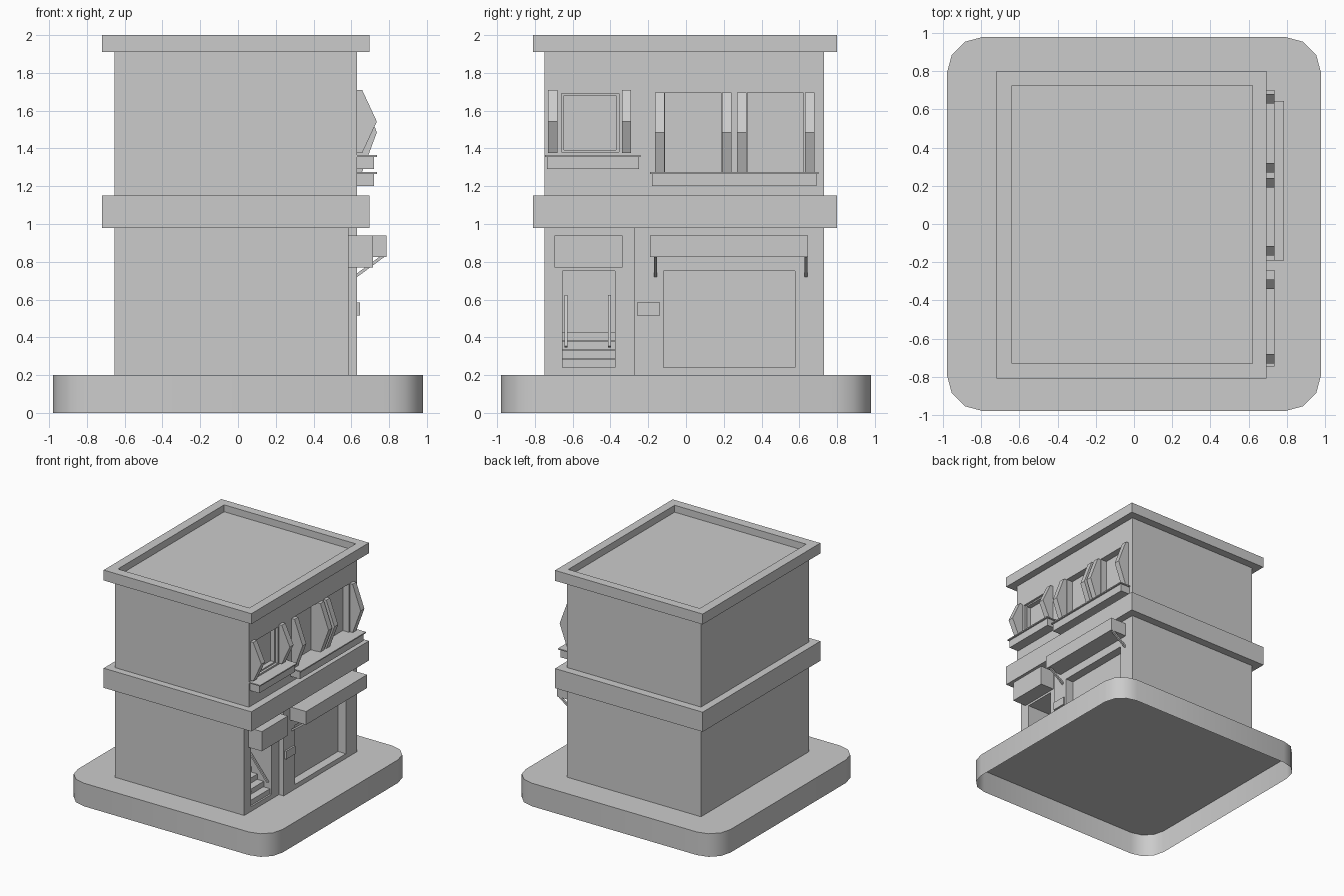
import bpy, bmesh, math
from mathutils import Vector

if "Cube" in bpy.data.objects:
    bpy.data.objects.remove(bpy.data.objects["Cube"])


def mesh_object(name, bm):
    bmesh.ops.recalc_face_normals(bm, faces=bm.faces)
    me = bpy.data.meshes.new(name)
    bm.to_mesh(me)
    bm.free()
    ob = bpy.data.objects.new(name, me)
    bpy.context.collection.objects.link(ob)
    return ob


def extrude_profile(name, pts, vec):
    """Extrude a closed planar outline along vec."""
    bm = bmesh.new()
    f = bm.faces.new([bm.verts.new(p) for p in pts])
    r = bmesh.ops.extrude_face_region(bm, geom=[f], use_keep_orig=True)
    new = [g for g in r["geom"] if isinstance(g, bmesh.types.BMVert)]
    bmesh.ops.translate(bm, verts=new, vec=vec)
    return mesh_object(name, bm)


def box(name, x, y, z):
    pts = [(x[0], y[0], z[0]), (x[1], y[0], z[0]), (x[1], y[1], z[0]), (x[0], y[1], z[0])]
    return extrude_profile(name, pts, (0, 0, z[1] - z[0]))


def ring(name, outer, inner, z):
    """Rectangular ring, outer and inner given as (x0, x1, y0, y1)."""
    bm = bmesh.new()
    loops = []
    for r, h in ((outer, z[0]), (outer, z[1]), (inner, z[1]), (inner, z[0])):
        loops.append([bm.verts.new((r[i], r[j], h)) for i, j in ((0, 2), (1, 2), (1, 3), (0, 3))])
    for a in range(4):
        p, q = loops[a], loops[(a + 1) % 4]
        for i in range(4):
            k = (i + 1) % 4
            bm.faces.new((p[i], p[k], q[k], q[i]))
    return mesh_object(name, bm)


def cut(target, x, y, z):
    cutter = box("cutter", x, y, z)
    cutter.hide_render = True
    m = target.modifiers.new("recess", "BOOLEAN")
    m.operation = "DIFFERENCE"
    m.solver = "EXACT"
    m.object = cutter
    bpy.context.view_layer.objects.active = target
    bpy.ops.object.modifier_apply(modifier=m.name)
    bpy.data.objects.remove(cutter)


def bar(name, a, b, w):
    """Thin square bar sloping in the xz plane."""
    a, b = Vector(a), Vector(b)
    d = (b - a).normalized()
    u, v = Vector((0, w / 2, 0)), d.cross(Vector((0, 1, 0))) * w / 2
    return extrude_profile(name, [a + u + v, a + u - v, a - u - v, a - u + v], b - a)


# rounded pavement base, open underneath
R, C = 0.19, 0.79
outline = []
for q in range(4):
    sx, sy = ((1, 1), (-1, 1), (-1, -1), (1, -1))[q]
    for i in range(4):
        t = math.pi / 2 * q + math.pi / 6 * i
        outline.append((sx * C + R * math.cos(t), sy * C + R * math.sin(t), 0))
base = extrude_profile("pavement_base", outline, (0, 0, 0.2))
bm = bmesh.new()
bm.from_mesh(base.data)
bottom = [f for f in bm.faces if all(v.co.z < 0.01 for v in f.verts)]
bmesh.ops.delete(bm, geom=bottom, context="FACES_ONLY")
bm.to_mesh(base.data)
bm.free()
bpy.context.view_layer.objects.active = base
base.select_set(True)
bpy.ops.object.shade_smooth_by_angle(angle=math.radians(40))
base.select_set(False)

# building walls with recessed door bay, doorway and windows
walls = box("walls", (-0.655, 0.63), (-0.75, 0.73), (0.2, 1.94))
cut(walls, (0.585, 0.8), (-0.9, -0.275), (0.1, 0.98))
cut(walls, (0.32, 0.8), (-0.655, -0.375), (0.24, 0.752))
cut(walls, (0.555, 0.8), (-0.12, 0.577), (0.24, 0.752))
cut(walls, (0.57, 0.8), (-0.66, -0.355), (1.38, 1.692))
for y in (-0.11, 0.325):
    cut(walls, (0.57, 0.8), (y, y + 0.295), (1.275, 1.695))

# floor band and roof parapet
trim = (-0.72, 0.695, -0.81, 0.80)
ring("floor_band", trim, (-0.64, 0.56, -0.73, 0.71), (0.98, 1.15))
ring("roof_parapet", trim, (-0.64, 0.62, -0.73, 0.725), (1.91, 2.0))

# door canopy, shop awning with struts, wall plate
box("door_canopy", (0.585, 0.715), (-0.695, -0.337), (0.77, 0.94))
box("shop_awning", (0.63, 0.785), (-0.19, 0.645), (0.825, 0.94))
for y in (-0.162, 0.635):
    bar("awning_strut", (0.625, y, 0.725), (0.77, y, 0.832), 0.016)
box("wall_plate", (0.63, 0.645), (-0.26, -0.137), (0.515, 0.585))

# entrance stairs and handrails
for i in range(4):
    top = 0.285 + 0.048 * i
    box("stair", (0.32, 0.57 - 0.06 * i), (-0.655, -0.375), (top - 0.045, top))
for y in (-0.635, -0.405):
    bar("handrail", (0.57, y, 0.35), (0.35, y, 0.62), 0.015)

# inner frame of the small window
for y in (-0.66, -0.37):
    box("window_stile", (0.57, 0.61), (y, y + 0.015), (1.38, 1.692))
for z in (1.38, 1.68):
    box("window_rail", (0.57, 0.61), (-0.645, -0.37), (z, z + 0.012))


# pointed shutters
def shutter(y, z0, z1):
    mid = (z0 + z1) / 2
    prof = [(0.63, z0), (0.657, z0), (0.735, mid), (0.657, z1), (0.63, z1)]
    extrude_profile("shutter", [(x, y, z) for x, z in prof], (0, 0.05, 0))


for y in (-0.73, -0.34):
    shutter(y, 1.375, 1.71)
for y in (-0.165, 0.19, 0.27, 0.63):
    shutter(y, 1.275, 1.695)

# window boxes with thin lids
for y0, y1, z in ((-0.737, -0.25, 1.29), (-0.18, 0.692, 1.2)):
    box("window_box", (0.63, 0.72), (y0, y1), (z, z + 0.066))
    box("window_box_lid", (0.63, 0.735), (y0 - 0.01, y1 + 0.01), (z + 0.066, z + 0.076))
